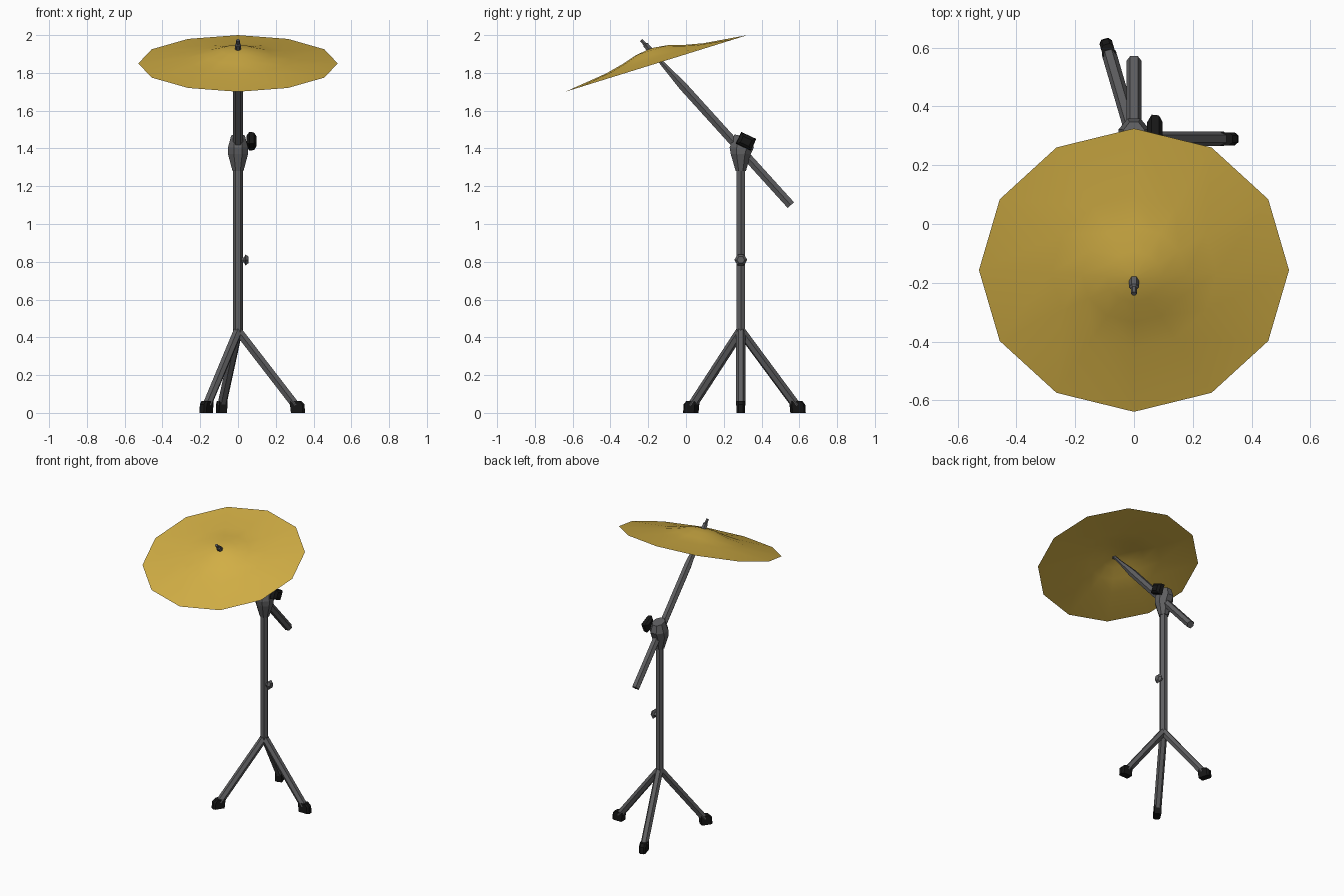
import bpy, bmesh, math
from mathutils import Vector, Matrix

if "Cube" in bpy.data.objects:
    bpy.data.objects.remove(bpy.data.objects["Cube"])

def material(name, col):
    m = bpy.data.materials.new(name)
    m.diffuse_color = (*col, 1)
    m.use_nodes = True
    m.node_tree.nodes["Principled BSDF"].inputs["Base Color"].default_value = m.diffuse_color
    return m

METAL = material("dark_metal", (0.115, 0.115, 0.12))
RUBBER = material("black_rubber", (0.008, 0.008, 0.008))
BRASS = material("brass", (0.65, 0.43, 0.06))

def loft(name, rings, mat, close_caps=True):
    """Skin a list of equal-length point rings."""
    bm = bmesh.new()
    vs = [[bm.verts.new(p) for p in r] for r in rings]
    n = len(vs[0])
    for a, b in zip(vs, vs[1:]):
        for i in range(n):
            j = (i + 1) % n
            bm.faces.new((a[i], a[j], b[j], b[i]))
    if close_caps:
        bm.faces.new(vs[0][::-1])
        bm.faces.new(vs[-1])
    bmesh.ops.recalc_face_normals(bm, faces=bm.faces)
    me = bpy.data.meshes.new(name)
    bm.to_mesh(me)
    bm.free()
    me.materials.append(mat)
    ob = bpy.data.objects.new(name, me)
    bpy.context.collection.objects.link(ob)
    return ob

def tube(name, stations, mat=METAL, n=6, phase=0.0):
    """Straight tube through (point, radius) stations."""
    pts = [Vector(p) for p, r in stations]
    d = (pts[-1] - pts[0]).normalized()
    u = d.cross(Vector((0, 0, 1)))
    u = u.normalized() if u.length > 0.01 else Vector((1, 0, 0))
    v = d.cross(u)
    ang = [phase + 2 * math.pi * i / n for i in range(n)]
    rings = [[p + r * (math.cos(a) * u + math.sin(a) * v) for a in ang]
             for p, (_, r) in zip(pts, stations)]
    return loft(name, rings, mat)

Y = 0.29  # pole position

# Upright pole
tube("pole", [((0, Y, 0.42), 0.026), ((0, Y, 1.32), 0.026)])

# Three legs with rubber feet
for k, (dx, dy) in enumerate([(0.315, 0), (-0.17, -0.265), (-0.087, 0.297)]):
    d = Vector((dx, dy, 0)).normalized()
    s = Vector((-d.y, d.x, 0))
    o = Vector((0, Y, 0))
    tube(f"leg_{k+1}", [(o + Vector((0, 0, 0.435)), 0.025),
                        (o + d * 0.305 + Vector((0, 0, 0.04)), 0.025)])
    rings = []
    for z, lo, hi in [(0, 0.28, 0.355), (0.045, 0.275, 0.352), (0.063, 0.275, 0.335)]:
        rings.append([o + d * e + s * w + Vector((0, 0, z)) for e, w in
                      [(lo, -0.022), (hi - 0.012, -0.022), (hi, -0.012),
                       (hi, 0.012), (hi - 0.012, 0.022), (lo, 0.022)]])
    loft(f"foot_{k+1}", rings, RUBBER)

# Height adjustment knob on the pole
tube("height_knob", [((0.015, Y, 0.81), 0.015), ((0.032, Y, 0.81), 0.016),
                     ((0.04, Y, 0.81), 0.034), ((0.055, Y, 0.81), 0.02)])

# Boom clamp: flared cup with slanted top
rings = []
for z, rx, ry, cy, slope in [(1.28, 0.029, 0.027, Y, 0), (1.37, 0.053, 0.053, Y, 0),
                             (1.405, 0.053, 0.064, Y + 0.005, 0),
                             (1.465, 0.036, 0.045, Y + 0.012, -0.01)]:
    rings.append([(rx * math.cos(a) / 0.924, cy + ry * math.sin(a) / 0.924, z + slope * math.sin(a))
                  for a in [math.pi / 8 + i * math.pi / 4 for i in range(8)]])
loft("boom_clamp", rings, METAL)

# Clamp wing knob
ca, sa = math.cos(math.radians(-25)), math.sin(math.radians(-25))
rings = []
for x, hw, hh in [(0.045, 0.022, 0.022), (0.06, 0.044, 0.034), (0.085, 0.042, 0.032), (0.097, 0.025, 0.018)]:
    rings.append([(x, 0.318 + a * hw * ca - b * hh * sa, 1.438 + a * hw * sa + b * hh * ca)
                  for a, b in [(-1, -1), (1, -1), (1, 1), (-1, 1)]])
loft("clamp_knob", rings, RUBBER)

# Tilted boom arm, tapering to the cymbal rod
base = Vector((0, 0.555, 1.10))
d = Vector((0, -0.672, 0.741))
at = lambda t: base + d * t
tube("boom_arm", [(at(0), 0.026), (at(0.85), 0.026), (at(1.02), 0.013),
                  (at(1.10), 0.010), (at(1.179), 0.010)])
tube("cymbal_nut", [(at(1.105), 0.017), (at(1.145), 0.017), (at(1.152), 0.010)])

# Cymbal: twelve-sided lathe with raised bell, thin closed shell
tilt = math.atan2(0.30, 0.965)
M = Matrix.Translation((0, -0.157, 1.85)) @ Matrix.Rotation(tilt, 4, 'X')
upper = [(0.012, 0.084), (0.09, 0.074), (0.17, 0.050), (0.27, 0.028), (0.505, 0)]
profile = upper + [(r, h - 0.007) for r, h in upper[-2::-1]]
rings = [[M @ Vector((r * 1.045 * math.cos(i * math.pi / 6), r * math.sin(i * math.pi / 6), h))
          for i in range(12)] for r, h in profile]
cym = loft("cymbal", rings, BRASS)
bpy.context.view_layer.objects.active = cym
cym.select_set(True)
bpy.ops.object.shade_smooth_by_angle(angle=math.radians(40))
